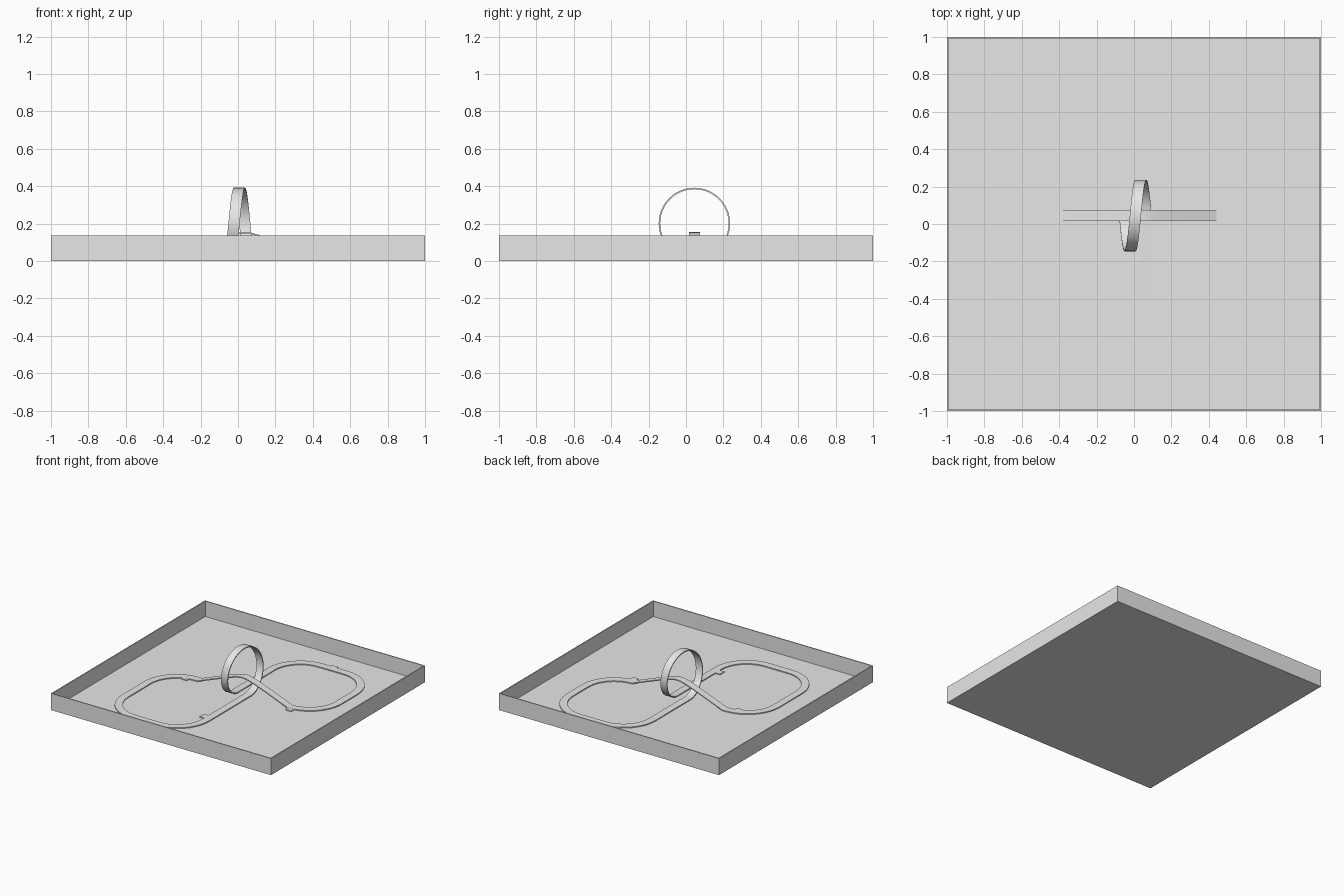
import bpy, bmesh
from math import sin, cos, pi, sqrt
from mathutils import Vector

if "Cube" in bpy.data.objects:
    bpy.data.objects.remove(bpy.data.objects["Cube"])

grey = bpy.data.materials.new("plain grey")
grey.use_nodes = True
grey.diffuse_color = (0.8, 0.8, 0.8, 1)
grey.node_tree.nodes["Principled BSDF"].inputs["Base Color"].default_value = (0.8, 0.8, 0.8, 1)

FLOOR, WALL, HEIGHT = 0.01, 0.012, 0.137
WIDTH, THICK, RADIUS = 0.06, 0.008, 0.26
TRACK_Z = FLOOR + THICK / 2
CROSS_Y = 0.045
UP = Vector((0, 0, 1))


def finish(bm, name, smooth=False):
    bmesh.ops.recalc_face_normals(bm, faces=bm.faces)
    mesh = bpy.data.meshes.new(name)
    bm.to_mesh(mesh)
    bm.free()
    mesh.materials.append(grey)
    obj = bpy.data.objects.new(name, mesh)
    bpy.context.collection.objects.link(obj)
    if smooth:
        bpy.ops.object.select_all(action="DESELECT")
        obj.select_set(True)
        bpy.context.view_layer.objects.active = obj
        bpy.ops.object.shade_smooth_by_angle(angle=0.6)
    return obj


def box_mesh(center, size):
    bm = bmesh.new()
    bmesh.ops.create_cube(bm, size=1)
    bmesh.ops.scale(bm, vec=size, verts=bm.verts)
    bmesh.ops.translate(bm, vec=center, verts=bm.verts)
    return bm


# Open tray: a slab whose top is inset and pushed down
bm = box_mesh((0, 0, HEIGHT / 2), (2, 2, HEIGHT))
top = max(bm.faces, key=lambda f: f.calc_center_median().z)
bmesh.ops.inset_region(bm, faces=[top], thickness=WALL)
well = bmesh.ops.extrude_face_region(bm, geom=[top])["geom"]
bmesh.ops.delete(bm, geom=[top], context="FACES_ONLY")
bmesh.ops.translate(bm, vec=(0, 0, FLOOR - HEIGHT),
                    verts=[g for g in well if isinstance(g, bmesh.types.BMVert)])
finish(bm, "tray")

# Track path: each frame is (position, tangent, sideways)
frames = []


def add(pos, tangent):
    frames.append((pos, tangent, tangent.cross(UP).normalized()))


def corner(x, y, before, after, steps=10):
    """Quarter turn at a corner point between two travel directions."""
    before, after = Vector((*before, 0)), Vector((*after, 0))
    center = Vector((x, y, TRACK_Z)) + (after - before) * RADIUS
    for i in range(steps + 1):
        a = i / steps * pi / 2
        add(center + RADIUS * (before * sin(a) - after * cos(a)),
            before * cos(a) + after * sin(a))


def vertical_loop(x0, x1, radius=0.187, steps=48):
    for i in range(steps + 1):
        a = 2 * pi * i / steps
        pos = Vector((x0 + (x1 - x0) * i / steps, CROSS_Y - radius * sin(a),
                      TRACK_Z + radius * (1 - cos(a))))
        frames.append((pos, Vector((0, -cos(a), sin(a))), Vector((-1, 0, 0))))


def bridge(mid=0.03, half=0.41, rise=0.138, soft=0.06, steps=24):
    """Straight ramps that meet in a rounded crest."""
    drop = sqrt(half ** 2 + soft ** 2) - soft
    for i in range(steps + 1):
        d = half * (2 * i / steps - 1)
        root = sqrt(d * d + soft * soft)
        z = TRACK_Z + rise * (1 - (root - soft) / drop)
        add(Vector((mid + d, CROSS_Y, z)),
            Vector((1, 0, -rise * d / root / drop)).normalized())


E, W, N, S = (1, 0), (-1, 0), (0, 1), (0, -1)
IN_X, OUT_X, SIDE_X, END_Y = -0.05, 0.065, 0.67, 0.77
vertical_loop(IN_X, OUT_X)
corner(OUT_X, -END_Y, S, W)
corner(-SIDE_X, -END_Y, W, N)
corner(-SIDE_X, CROSS_Y, N, E)
bridge()
corner(SIDE_X + 0.03, CROSS_Y, E, N)
corner(SIDE_X + 0.03, END_Y, N, W)
corner(IN_X, END_Y, W, S)

# Sweep a flat box section along the closed path
bm = bmesh.new()
rings = []
for pos, tangent, side in frames:
    normal = side.cross(tangent)
    rings.append([bm.verts.new(pos + side * sx * WIDTH / 2 + normal * sn * THICK / 2)
                  for sx, sn in ((-1, -1), (1, -1), (1, 1), (-1, 1))])
for a, b in zip(rings, rings[1:] + rings[:1]):
    for j in range(4):
        k = (j + 1) % 4
        bm.faces.new((a[j], a[k], b[k], b[j]))
finish(bm, "track", smooth=True)

# Small joint tabs beside the track
for i, (x, y) in enumerate(((0.47, 0.01), (-0.48, 0.01), (0.02, -0.46), (0.31, 0.79))):
    finish(box_mesh((x, y, TRACK_Z), (0.055, 0.055, THICK - 0.001)), f"joint_tab_{i + 1}")
